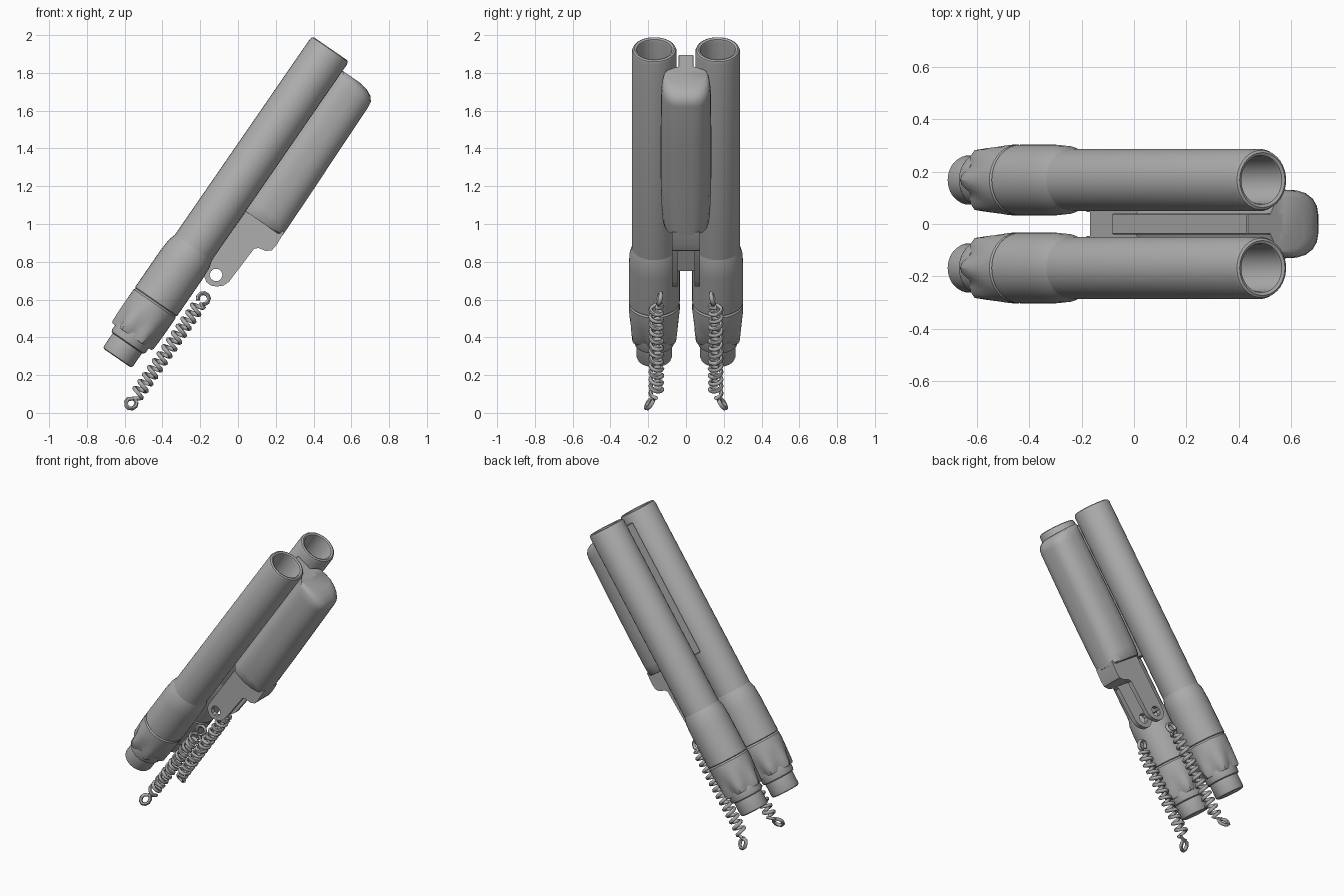
import bpy, bmesh, math
from mathutils import Matrix, Vector

cube = bpy.data.objects.get("Cube")
if cube:
    bpy.data.objects.remove(cube, do_unlink=True)

# Local frame: X = underside direction, Y = sideways, Z = along the barrels
TILT = Matrix.Translation((-0.64, 0, 0.29)) @ Matrix.Rotation(math.radians(34.6), 4, 'Y')
SPACING = 0.168

metal = bpy.data.materials.new("grey metal")
metal.use_nodes = True
GREY = (0.42, 0.42, 0.42, 1)
metal.diffuse_color = GREY
metal.node_tree.nodes["Principled BSDF"].inputs["Base Color"].default_value = GREY


def add_object(name, mesh, angle=35):
    mesh.transform(TILT)
    mesh.materials.clear()
    mesh.materials.append(metal)
    obj = bpy.data.objects.new(name, mesh)
    bpy.context.collection.objects.link(obj)
    bpy.ops.object.select_all(action='DESELECT')
    obj.select_set(True)
    bpy.context.view_layer.objects.active = obj
    bpy.ops.object.shade_smooth_by_angle(angle=math.radians(angle))
    return obj


def finish(name, bm, angle=35):
    bmesh.ops.recalc_face_normals(bm, faces=bm.faces)
    mesh = bpy.data.meshes.new(name)
    bm.to_mesh(mesh)
    bm.free()
    return add_object(name, mesh, angle)


def loft(name, rings, angle=35):
    """Skin a list of closed point rings and cap both ends."""
    bm = bmesh.new()
    loops = [[bm.verts.new(p) for p in ring] for ring in rings]
    count = len(loops[0])
    for a, b in zip(loops, loops[1:]):
        for i in range(count):
            j = (i + 1) % count
            bm.faces.new((a[i], a[j], b[j], b[i]))
    bm.faces.new(loops[0])
    bm.faces.new(loops[-1])
    return finish(name, bm, angle)


def lathe(name, profile, y, segments=36):
    """Profile rows: radius, height, depth of the six flutes."""
    rings = []
    for r, t, flute in profile:
        ring = []
        for i in range(segments):
            a = math.tau * i / segments
            rr = r - flute * (1 - math.cos(6 * a)) / 2
            ring.append((rr * math.cos(a), y + rr * math.sin(a), t))
        rings.append(ring)
    return loft(name, rings)


def box(name, n, y, t, bevel=0.004):
    bm = bmesh.new()
    bmesh.ops.create_cube(bm, size=1)
    for v in bm.verts:
        v.co = [lo + (hi - lo) * (c + 0.5) for (lo, hi), c in zip((n, y, t), v.co)]
    bmesh.ops.bevel(bm, geom=bm.edges[:], offset=bevel, segments=1, affect='EDGES')
    return finish(name, bm)


def plate(name, outline, y0, y1, hole=None):
    """Extrude an outline in the X-Z plane, with an optional round hole."""
    bm = bmesh.new()
    loops = [outline]
    if hole:
        cx, cz, r = hole
        loops.append([(cx + r * math.cos(math.tau * i / 10),
                       cz + r * math.sin(math.tau * i / 10)) for i in range(10)])
    edges = []
    for loop in loops:
        vs = [bm.verts.new((x, y0, z)) for x, z in loop]
        edges += [bm.edges.new((vs[i - 1], vs[i])) for i in range(len(vs))]
    bmesh.ops.triangle_fill(bm, edges=edges, use_beauty=True)
    ext = bmesh.ops.extrude_face_region(bm, geom=bm.faces[:])
    for v in ext["geom"]:
        if isinstance(v, bmesh.types.BMVert):
            v.co.y = y1
    return finish(name, bm)


def wire(name, points, radius):
    curve = bpy.data.curves.new(name, 'CURVE')
    curve.dimensions = '3D'
    curve.bevel_depth = radius
    curve.bevel_resolution = 1
    curve.use_fill_caps = True
    spline = curve.splines.new('POLY')
    spline.points.add(len(points) - 1)
    for sp, p in zip(spline.points, points):
        sp.co = (*p, 1)
    temp = bpy.data.objects.new(name + "_path", curve)
    bpy.context.collection.objects.link(temp)
    deps = bpy.context.evaluated_depsgraph_get()
    mesh = bpy.data.meshes.new_from_object(temp.evaluated_get(deps))
    bpy.data.objects.remove(temp, do_unlink=True)
    bpy.data.curves.remove(curve)
    mesh.name = name
    return add_object(name, mesh, 60)


BARREL = [(0.119, 0.6, 0), (0.119, 1.97, 0), (0.114, 1.985, 0), (0.105, 1.99, 0),
          (0.094, 1.985, 0), (0.09, 1.97, 0), (0.09, 1.55, 0)]
COLLAR = [(0.13, 0.36, 0), (0.135, 0.365, 0), (0.135, 0.6, 0), (0.131, 0.67, 0), (0.118, 0.715, 0)]
CUP = [(0.095, 0.14, 0), (0.125, 0.138, 0.028), (0.132, 0.15, 0.03), (0.134, 0.2, 0.018),
       (0.135, 0.26, 0.006), (0.135, 0.31, 0), (0.135, 0.35, 0), (0.13, 0.357, 0), (0.12, 0.37, 0)]
CAP = [(0.08, 0, 0), (0.09, 0.004, 0), (0.094, 0.015, 0), (0.094, 0.095, 0),
       (0.104, 0.1, 0), (0.108, 0.11, 0), (0.108, 0.16, 0)]


def spring(name, side):
    pts = []
    n0 = 0.197
    # lower ring, swung slightly outward
    for i in range(9):
        a = math.radians(-30 + 320 * i / 8)
        pts.append((n0 + 0.028 * math.sin(a), 0.192 - 0.02 * math.cos(a), -0.155 + 0.028 * math.cos(a)))
    # coil
    turns, steps = 13, 12
    for i in range(turns * steps + 1):
        a = math.tau * i / steps
        pts.append((n0 + 0.031 * math.cos(a), 0.157 + 0.031 * math.sin(a),
                    -0.1 + 0.58 * i / (turns * steps)))
    # upper ring
    for i in range(9):
        a = math.radians(170 - 310 * i / 8)
        pts.append((n0 + 0.03 * math.sin(a), 0.14 - 0.008 * math.cos(a), 0.518 + 0.03 * math.cos(a)))
    return wire(name, [Vector((x, side * y, z)) for x, y, z in pts], 0.0115)


# Barrels, end fittings and springs, one set per side
FORK = [(0.12, 1.05), (0.35, 1.05), (0.355, 0.97), (0.35, 0.935), (0.326, 0.914), (0.285, 0.905),
        (0.268, 0.888), (0.258, 0.668), (0.245, 0.635), (0.22, 0.612), (0.19, 0.598),
        (0.16, 0.6), (0.13, 0.62), (0.118, 0.65)]
for label, side in (("left", 1), ("right", -1)):
    y = side * SPACING
    lathe(label + "_barrel", BARREL, y)
    lathe(label + "_collar", COLLAR, y)
    lathe(label + "_fluted_cup", CUP, y)
    lathe(label + "_end_cap", CAP, y)
    spring(label + "_spring", side)
    plate(label + "_hinge_fork", FORK, side * 0.045, side * 0.075, hole=(0.181, 0.66, 0.034))

# Hinge floor and chin joining the two fork plates
box("hinge_floor", (0.115, 0.15), (-0.06, 0.06), (0.66, 1.05))
CHIN = [p for p in FORK if p[1] > 0.9] + [(0.12, 0.905)]
plate("hinge_chin", CHIN, -0.06, 0.06)

# Rib between the barrels
box("centre_rib", (-0.03, 0.14), (-0.04, 0.04), (1.02, 1.93))

# Grip under the barrels: half section of underside depth and half width
HALF = [(0.08, 0.05), (0.125, 0.11), (0.15, 0.13), (0.2, 0.134), (0.25, 0.132), (0.29, 0.122),
        (0.325, 0.1), (0.345, 0.072), (0.352, 0.04)]
SECTION = HALF + [(n, -w) for n, w in reversed(HALF)]
STATIONS = [(1.026, 0.96, 0.86), (1.034, 1, 0.9), (1.09, 1, 0.96), (1.3, 0.99, 1), (1.6, 0.97, 1),
            (1.85, 0.955, 0.98), (1.88, 0.94, 0.965), (1.905, 0.86, 0.93), (1.922, 0.73, 0.88), (1.93, 0.56, 0.8)]
loft("grip", [[(0.08 + (n - 0.08) * depth, w * width, t) for n, w in SECTION]
              for t, depth, width in STATIONS], 40)
